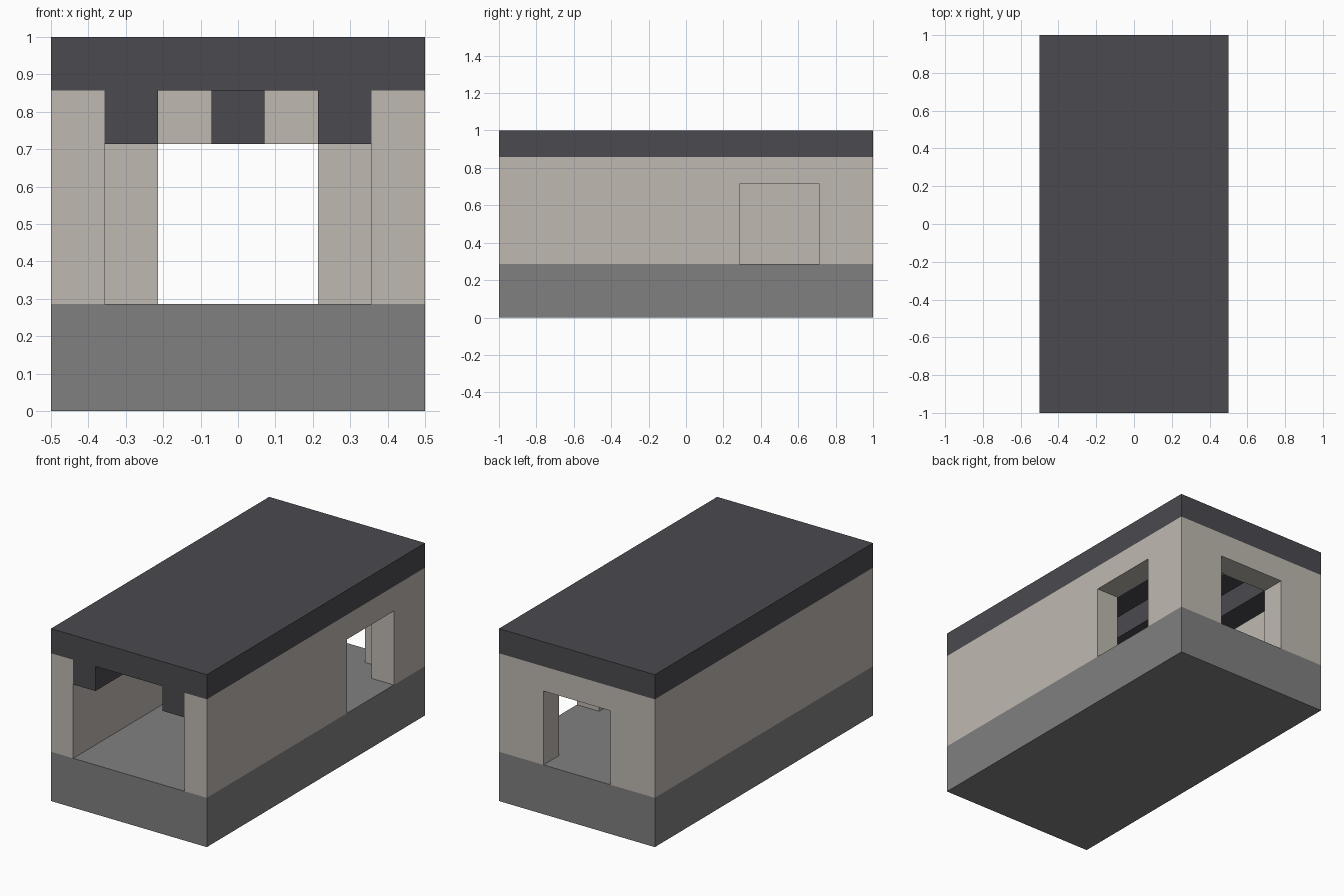
import bpy

cube = bpy.data.objects.get("Cube")
if cube:
    bpy.data.objects.remove(cube, do_unlink=True)

U = 1 / 7  # building grid unit


def material(name, color):
    m = bpy.data.materials.new(name)
    m.use_nodes = True
    m.diffuse_color = (*color, 1)
    m.node_tree.nodes["Principled BSDF"].inputs["Base Color"].default_value = (*color, 1)
    return m


slate = material("dark slate", (0.070, 0.068, 0.078))
plaster = material("warm plaster", (0.521, 0.485, 0.440))
stone = material("grey stone", (0.216, 0.216, 0.216))


def box(name, x, y, z, mat):
    """Box from (min, max) ranges in grid units."""
    bpy.ops.mesh.primitive_cube_add(size=1, location=[sum(r) / 2 * U for r in (x, y, z)])
    ob = bpy.context.object
    ob.name = name
    ob.scale = [(r[1] - r[0]) * U for r in (x, y, z)]
    bpy.ops.object.transform_apply(location=True, rotation=False, scale=True)
    ob.data.materials.append(mat)
    return ob


def cut(target, name, x, y, z):
    cutter = box(name, x, y, z, plaster)
    cutter.hide_render = True
    cutter.hide_set(True)
    mod = target.modifiers.new(name, "BOOLEAN")
    mod.operation = "DIFFERENCE"
    mod.solver = "EXACT"
    mod.object = cutter
    bpy.context.view_layer.objects.active = target
    bpy.ops.object.modifier_apply(modifier=name)
    bpy.data.objects.remove(cutter, do_unlink=True)


# Floor slab and roof slab
box("base", (-3.5, 3.5), (-7, 7), (0, 2), stone)
box("roof", (-3.5, 3.5), (-7, 7), (6, 7), slate)

# Walls: open at the front, doorways at the back and in the left side
walls = box("walls", (-3.5, 3.5), (-7, 7), (2, 6), plaster)
cut(walls, "interior_cut", (-2.5, 2.5), (-8, 6), (1, 7))
cut(walls, "back_door_cut", (-1.5, 1.5), (5.5, 8), (1, 5))
cut(walls, "side_door_cut", (2, 4), (2, 5), (1, 5))

# Ceiling beams running front to back
for side, x in (("right", -2.5), ("left", 1.5)):
    box(f"{side}_beam", (x, x + 1), (-7, 6), (5, 6), slate)
box("centre_beam", (-0.5, 0.5), (-4, 6), (5, 6), slate)
